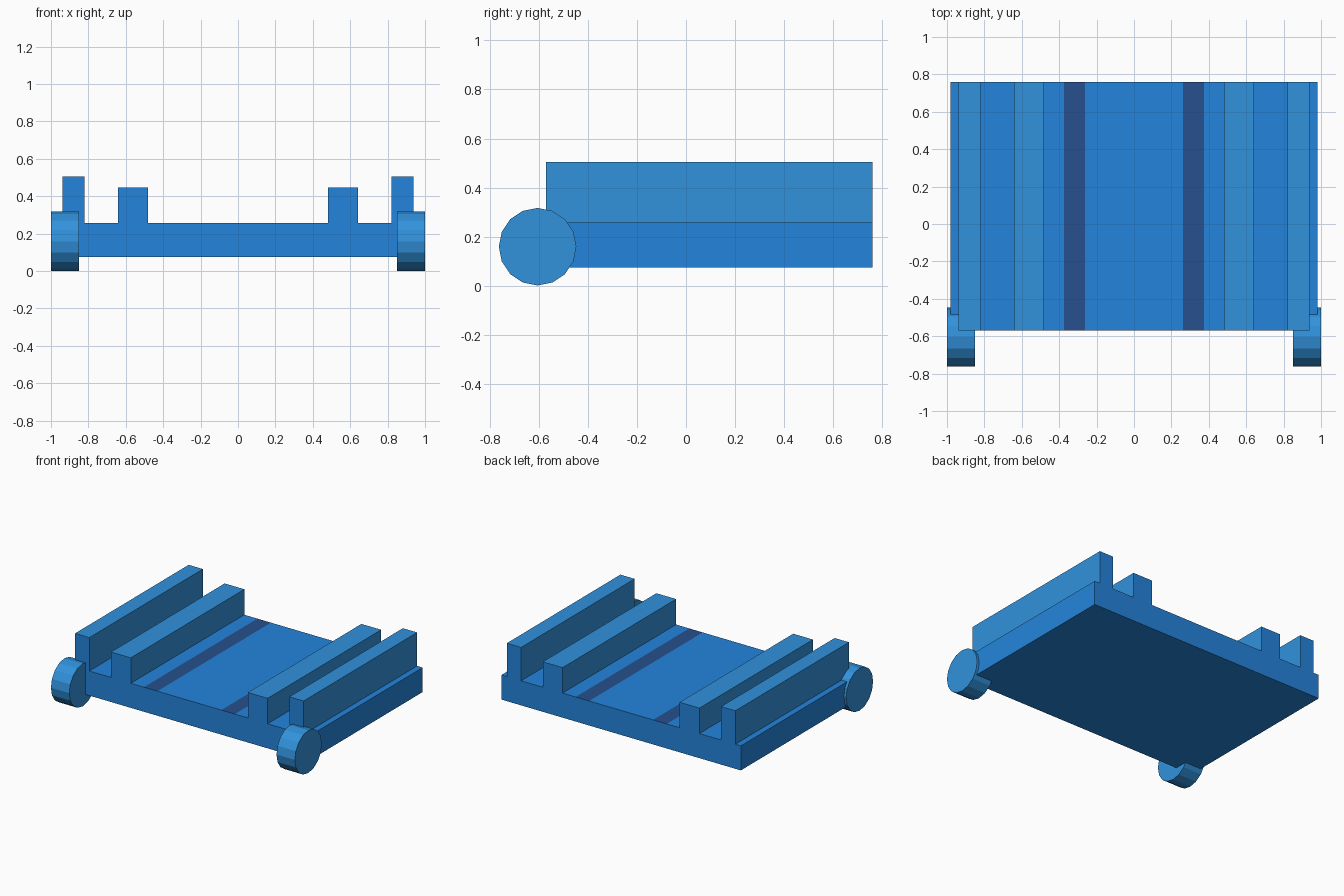
import bpy, bmesh, math
from mathutils import Matrix, Vector

if "Cube" in bpy.data.objects:
    bpy.data.objects.remove(bpy.data.objects["Cube"], do_unlink=True)


def make_material(name, srgb):
    color = [((c / 255 + 0.055) / 1.055) ** 2.4 for c in srgb] + [1]
    mat = bpy.data.materials.new(name)
    mat.use_nodes = True
    mat.diffuse_color = color
    mat.node_tree.nodes["Principled BSDF"].inputs["Base Color"].default_value = color
    return mat


deck_blue = make_material("deck blue", (36, 133, 220))
rail_blue = make_material("rail blue", (49, 146, 220))
stripe_navy = make_material("stripe navy", (38, 80, 142))


def add_object(name, bm, materials):
    bmesh.ops.recalc_face_normals(bm, faces=bm.faces)
    mesh = bpy.data.meshes.new(name)
    bm.to_mesh(mesh)
    bm.free()
    for mat in materials:
        mesh.materials.append(mat)
    obj = bpy.data.objects.new(name, mesh)
    bpy.context.collection.objects.link(obj)
    return obj


# Deck with rails and stripes: a mirrored cross-section swept front to back
FRONT, BACK = -0.57, 0.76
BASE, DECK, INNER, OUTER = 0.075, 0.257, 0.446, 0.505
half = [(0.262, DECK), (0.373, DECK),
        (0.48, DECK), (0.48, INNER), (0.642, INNER), (0.642, DECK),
        (0.82, DECK), (0.82, OUTER), (0.937, OUTER), (0.937, DECK),
        (0.982, DECK), (0.982, BASE)]
profile = half + [(-x, z) for x, z in reversed(half)]

bm = bmesh.new()
cap = bm.faces.new([bm.verts.new((x, FRONT, z)) for x, z in profile])
swept = bmesh.ops.extrude_face_region(bm, geom=[cap], use_keep_orig=True)
moved = [v for v in swept["geom"] if isinstance(v, bmesh.types.BMVert)]
bmesh.ops.translate(bm, verts=moved, vec=(0, BACK - FRONT, 0))
bm.normal_update()

# Rail tops and sides are lighter, the two floor stripes are dark
for face in bm.faces:
    center = face.calc_center_median()
    if abs(face.normal.y) > 0.5:
        continue
    if center.z > DECK + 0.01:
        face.material_index = 1
    elif center.z > DECK - 0.01 and half[0][0] < abs(center.x) < half[1][0]:
        face.material_index = 2
add_object("deck_with_rails", bm, [deck_blue, rail_blue, stripe_navy])

# Front wheels
RADIUS, WIDTH = 0.158, 0.15
for side, label in ((1, "left"), (-1, "right")):
    bm = bmesh.new()
    place = (Matrix.Translation(Vector((side * (1 - WIDTH / 2), -0.605, RADIUS + 0.001)))
             @ Matrix.Rotation(math.pi / 2, 4, "Y"))
    bmesh.ops.create_cone(bm, cap_ends=True, segments=16, radius1=RADIUS,
                          radius2=RADIUS, depth=WIDTH, matrix=place)
    add_object(label + "_front_wheel", bm, [rail_blue])
